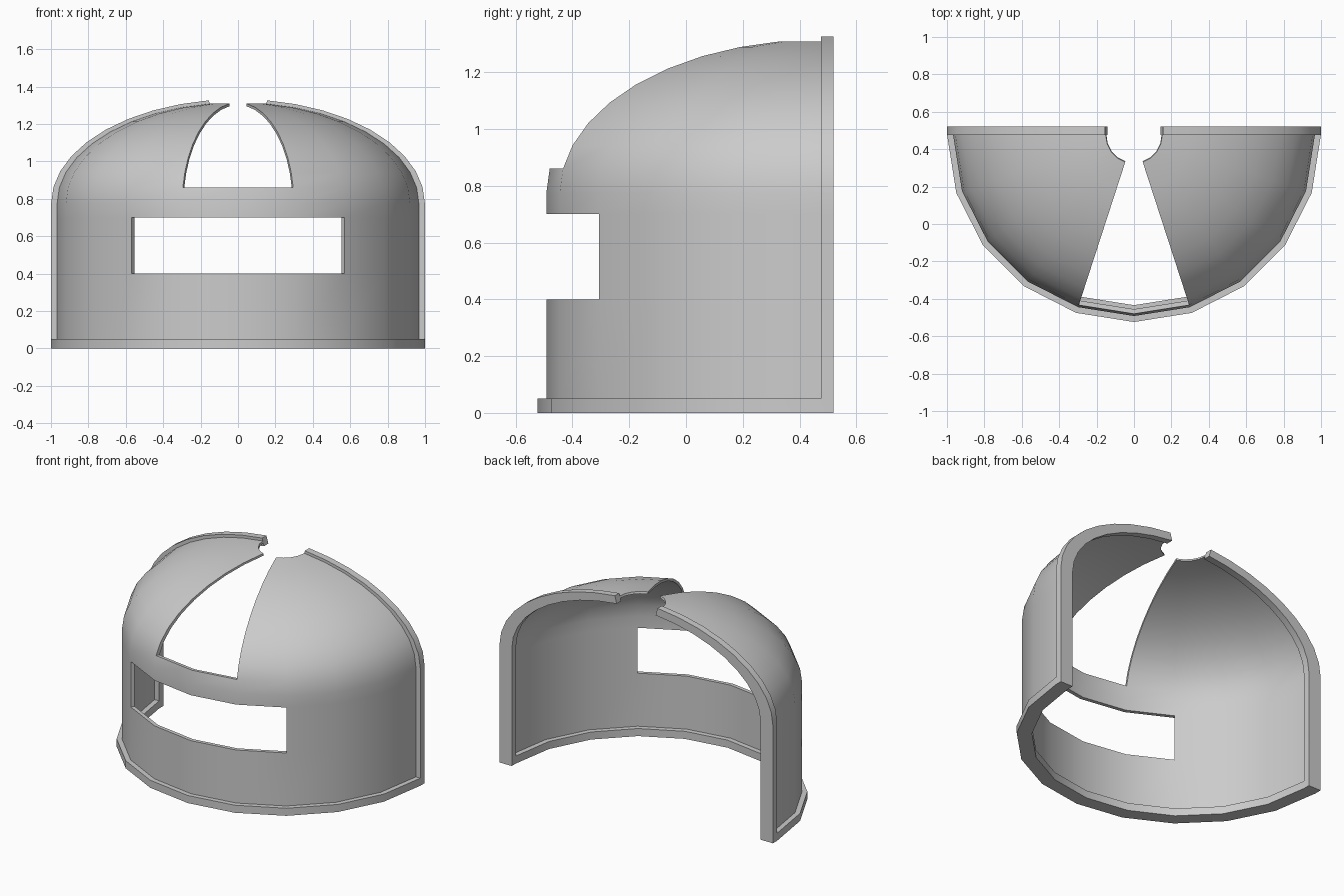
import bpy, bmesh
from math import sin, cos, radians

if "Cube" in bpy.data.objects:
    bpy.data.objects.remove(bpy.data.objects["Cube"])

CY, BACK = 0.475, 0.52          # dome axis and back plane (y)
Z0, ASPECT = 0.776, 0.558       # dome spring line and height ratio

# Profile rows: (radius factor, base z, dome height factor), floor to crown hole
ROWS = [(1, z, 0) for z in (0, 0.05, 0.4, 0.7)]
ROWS += [(cos(radians(9 * t)), Z0, sin(radians(9 * t))) for t in range(10)]
# Columns: half turn in 18 degree steps, with a straight extension at each end
ANGLES = [-90] + list(range(-90, 91, 18)) + [90]
NK, NJ = len(ANGLES) - 1, len(ROWS) - 1


def point(k, j, radius):
    f, z, h = ROWS[j]
    a = radians(ANGLES[k])
    y = BACK if k in (0, NK) else CY - radius * f * cos(a)
    return (radius * f * sin(a), y, z + h * radius * ASPECT)


def shell(name, keep, r_out, r_in):
    """Closed double-walled shell over the chosen grid cells."""
    bm = bmesh.new()
    verts = {}

    def v(k, j, r):
        key = (k, j, r)
        if key not in verts:
            verts[key] = bm.verts.new(point(k, j, r))
        return verts[key]

    cells = [(k, j) for k in range(NK) for j in range(NJ) if keep(k, j)]
    edges = set()
    for k, j in cells:
        loop = [(k, j), (k + 1, j), (k + 1, j + 1), (k, j + 1)]
        bm.faces.new([v(*c, r_out) for c in loop])
        bm.faces.new([v(*c, r_in) for c in reversed(loop)])
        edges.update(zip(loop, loop[1:] + loop[:1]))
    for a, b in sorted(edges):
        if (b, a) not in edges:
            bm.faces.new([v(*b, r_out), v(*a, r_out), v(*a, r_in), v(*b, r_in)])
    bmesh.ops.recalc_face_normals(bm, faces=bm.faces)
    me = bpy.data.meshes.new(name)
    bm.to_mesh(me)
    bm.free()
    ob = bpy.data.objects.new(name, me)
    bpy.context.collection.objects.link(ob)
    bpy.ops.object.select_all(action='DESELECT')
    ob.select_set(True)
    bpy.context.view_layer.objects.active = ob
    bpy.ops.object.shade_smooth_by_angle(angle=radians(30))
    return ob


def in_body(k, j):
    eye_slot = j == 2 and 4 <= k <= 7
    crown_gap = j >= 5 and 5 <= k <= 6
    return not (eye_slot or crown_gap)


# Thin domed wall with the eye slot and the tapering crown gap
shell("dome_shell", in_body, 0.967, 0.942)
# Thicker border along the floor and the back arch
shell("border_rim", lambda k, j: j == 0 or k in (0, NK - 1), 0.999, 0.909)
